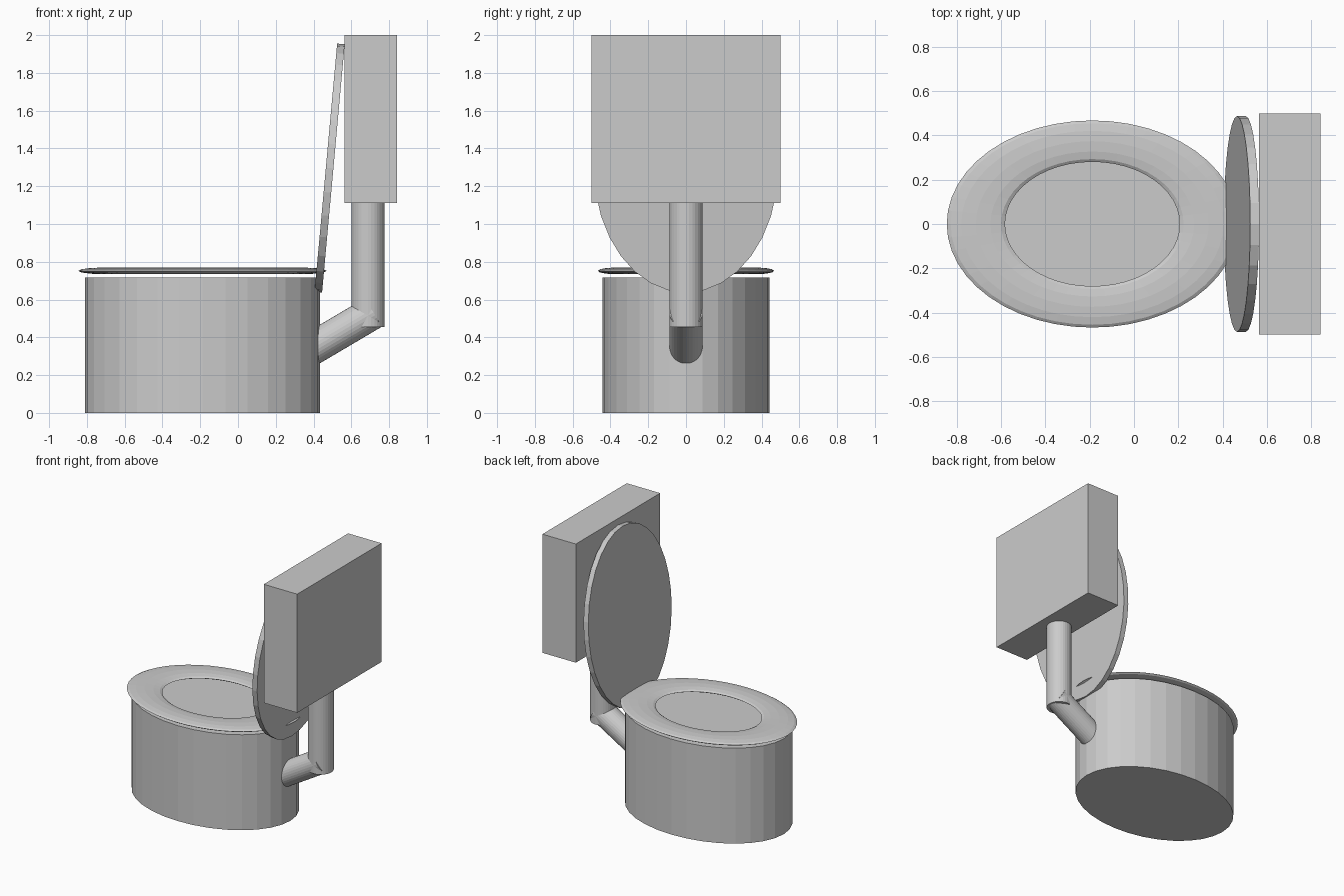
import bpy, math
from mathutils import Vector

if "Cube" in bpy.data.objects:
    bpy.data.objects.remove(bpy.data.objects["Cube"])


def cylinder(name, loc, half, tilt=0.0):
    """Elliptical 32-sided cylinder; half = half sizes, tilt = lean towards +x."""
    bpy.ops.mesh.primitive_cylinder_add(vertices=32, radius=1, depth=2,
                                        location=loc, rotation=(0, tilt, 0))
    ob = bpy.context.object
    ob.name = name
    ob.scale = half
    return ob


def pipe(name, a, b, radius):
    """Round pipe between two points in the xz plane."""
    a, b = Vector((a[0], 0, a[1])), Vector((b[0], 0, b[1]))
    d = b - a
    return cylinder(name, (a + b) / 2, (radius, radius, d.length / 2),
                    math.atan2(d.x, d.z))


BOWL_X = -0.188

# Bowl body
cylinder("bowl", (BOWL_X, 0, 0.358), (0.623, 0.443, 0.358))

# Flattened ring seat
bpy.ops.mesh.primitive_torus_add(major_radius=1, minor_radius=0.25,
                                 major_segments=48, minor_segments=12,
                                 location=(BOWL_X, 0, 0.752))
seat = bpy.context.object
seat.name = "seat"
seat.scale = (0.526, 0.374, 0.07)

# Raised lid leaning on the tank
cylinder("lid", (0.485, 0, 1.296), (0.66, 0.487, 0.02), math.radians(-84.8))
lid = bpy.context.object
lid.scale = (0.66, 0.487, 0.02)

# Water tank
bpy.ops.mesh.primitive_cube_add(size=1, location=(0.703, 0, 1.555))
tank = bpy.context.object
tank.name = "tank"
tank.scale = (0.277, 1.0, 0.89)

# Supply pipes
pipe("down_pipe", (0.688, 0.455), (0.688, 1.13), 0.088)
pipe("elbow_pipe", (0.38, 0.333), (0.717, 0.532), 0.088)
